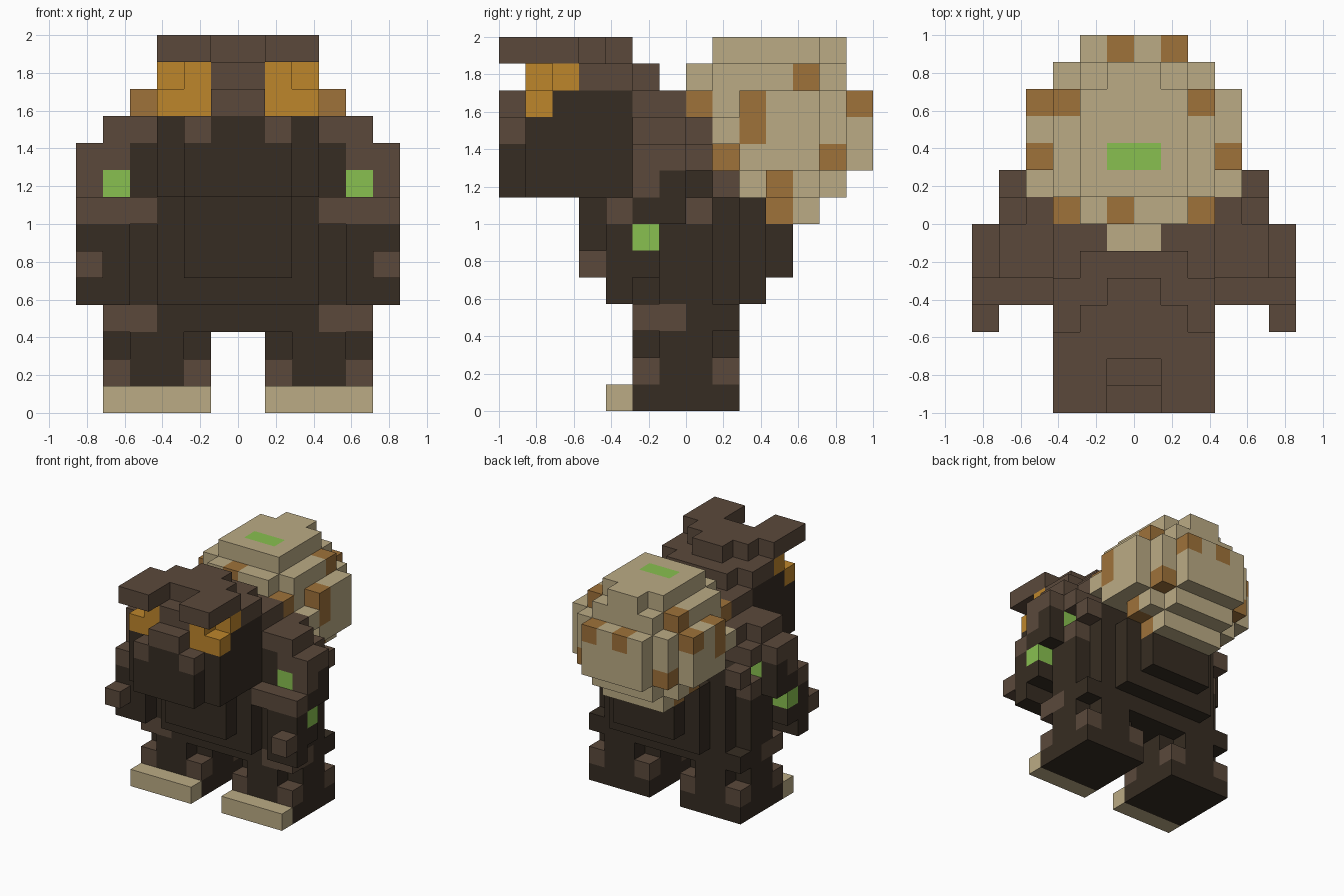
import bpy, bmesh
from mathutils import Vector

if "Cube" in bpy.data.objects:
    bpy.data.objects.remove(bpy.data.objects["Cube"])

UNIT = 1 / 7  # edge of one block


def linear(c):
    c /= 255
    return c / 12.92 if c <= 0.04045 else ((c + 0.055) / 1.055) ** 2.4


def material(name, *rgb):
    colour = [linear(c) for c in rgb] + [1]
    mat = bpy.data.materials.new(name)
    mat.diffuse_color = colour
    mat.use_nodes = True
    shader = next(n for n in mat.node_tree.nodes if n.type == "BSDF_PRINCIPLED")
    shader.inputs["Base Color"].default_value = colour
    return mat


DARK = material("dark_brown", 54, 44, 34)
BROWN = material("mid_brown", 91, 73, 59)
TAN = material("tan", 187, 171, 133)
OCHRE = material("ochre", 159, 114, 58)
ORANGE = material("orange", 190, 134, 43)
GREEN = material("green", 137, 192, 80)

blocks = {}  # cell -> (part name, material)


def box(part, mat, xs, ys, zs, sides=(1,)):
    """Fill a range of cells; sides holds 1 and/or -1 to mirror in x."""
    for x in range(*xs):
        for y in range(*ys):
            for z in range(*zs):
                for side in sides:
                    name = part
                    if part in ("leg", "arm"):
                        name = ("left_" if side > 0 else "right_") + part
                    blocks[(x if side > 0 else -1 - x, y, z)] = (name, mat)


def pair(part, mat, xs, ys, zs):
    box(part, mat, xs, ys, zs, (1, -1))


def slab(part, mat, half, ys, zs):
    box(part, mat, (-half, half), ys, zs)


# Torso: stepped barrel with a belly and a back plate
slab("torso", DARK, 4, (-2, 2), (3, 9))
slab("torso", DARK, 3, (-3, 3), (4, 8))
slab("torso", DARK, 2, (-4, 4), (5, 7))
slab("torso", DARK, 2, (-4, -3), (7, 8))
slab("torso", DARK, 5, (-1, 1), (3, 8))
slab("torso", DARK, 3, (-2, 1), (9, 10))
slab("torso", BROWN, 3, (-2, 1), (10, 11))
slab("torso", BROWN, 3, (-2, 0), (11, 12))

# Legs: square feet with brown corner blocks and tan toes
pair("leg", DARK, (1, 5), (-2, 2), (0, 2))
pair("leg", DARK, (1, 5), (-1, 1), (2, 4))
pair("leg", DARK, (2, 4), (-2, 2), (2, 4))
pair("leg", DARK, (3, 5), (0, 2), (3, 4))
pair("leg", BROWN, (3, 5), (-2, 0), (3, 4))
pair("leg", TAN, (1, 5), (-3, -2), (0, 1))
for corner in (1, 4):
    for depth in (-2, 1):
        pair("leg", BROWN, (corner, corner + 1), (depth, depth + 1), (1, 2))

# Arms: shoulder, upper arm, forearm and hand
pair("arm", BROWN, (3, 4), (-2, 1), (10, 11))
pair("arm", BROWN, (4, 5), (-2, 0), (10, 11))
pair("arm", BROWN, (3, 5), (-2, 1), (9, 10))
pair("arm", BROWN, (5, 6), (-2, 0), (9, 10))
pair("arm", DARK, (3, 4), (-2, -1), (8, 10))
pair("arm", BROWN, (5, 6), (-2, -1), (8, 9))
pair("arm", DARK, (5, 6), (-1, 0), (8, 9))
pair("arm", GREEN, (4, 5), (-2, 0), (8, 9))
pair("arm", BROWN, (4, 5), (1, 2), (8, 9))
pair("arm", BROWN, (4, 5), (0, 1), (7, 8))
pair("arm", BROWN, (3, 6), (-3, -2), (7, 8))
pair("arm", DARK, (4, 6), (-2, 0), (7, 8))
pair("arm", DARK, (4, 6), (-3, -2), (4, 7))
pair("arm", GREEN, (5, 6), (-2, -1), (6, 7))
pair("arm", DARK, (4, 6), (-2, -1), (5, 6))
pair("arm", BROWN, (5, 6), (-4, -3), (5, 6))

# Head: dark muzzle, brown nose ridge and stepped crown
slab("head", DARK, 3, (-6, -2), (8, 11))
slab("head", DARK, 2, (-7, -6), (8, 11))
pair("head", BROWN, (1, 2), (-7, -6), (10, 11))
slab("head", DARK, 3, (-5, -2), (11, 12))
slab("head", BROWN, 1, (-7, -5), (11, 12))
slab("head", BROWN, 1, (-6, -4), (12, 13))
slab("head", BROWN, 3, (-4, -2), (12, 13))
slab("head", BROWN, 2, (-2, -1), (12, 13))

# Eyes
pair("eyes", ORANGE, (1, 3), (-6, -5), (11, 12))
pair("eyes", ORANGE, (1, 2), (-6, -4), (12, 13))
pair("eyes", ORANGE, (2, 3), (-5, -4), (12, 13))

# Brow: forked plate on top of the head
pair("brow", BROWN, (1, 3), (-7, -4), (13, 14))
slab("brow", BROWN, 1, (-5, -2), (13, 14))
slab("brow", BROWN, 2, (-4, -3), (13, 14))

# Shell: rounded stack, each layer made of (half width, y range) strips
layers = {
    13: [(2, 1, 5), (1, 5, 6)],
    12: [(3, 1, 5), (2, 0, 6)],
    11: [(4, 2, 5), (3, 0, 6), (2, 6, 7), (1, -1, 0)],
    10: [(4, 1, 5), (3, 1, 6), (2, 6, 7)],
    9: [(4, 2, 5), (3, 1, 6), (2, 6, 7)],
    8: [(3, 3, 5), (2, 2, 6)],
    7: [(2, 3, 5)],
}
for z, strips in layers.items():
    for half, y0, y1 in strips:
        slab("shell", TAN, half, (y0, y1), (z, z + 1))

# Shell spots: mirrored pairs, then single ones
for x, y, z in [(2, 0, 11), (3, 2, 11), (3, 2, 10), (2, 4, 12),
                (2, 1, 9), (2, 5, 9), (2, 3, 8), (1, 3, 7)]:
    pair("shell", OCHRE, (x, x + 1), (y, y + 1), (z, z + 1))
for x, y, z in [(-1, 0, 12), (-1, 6, 11), (1, 6, 11), (-4, 4, 11)]:
    box("shell", OCHRE, (x, x + 1), (y, y + 1), (z, z + 1))
slab("shell", GREEN, 1, (2, 3), (13, 14))


def face_corners(cell, axis, sign):
    """Four corners of one block side, wound to face outwards."""
    u, v = (axis + 1) % 3, (axis + 2) % 3
    base = Vector(cell)
    base[axis] += sign > 0
    loop = []
    for a, b in ((0, 0), (1, 0), (1, 1), (0, 1)):
        p = base.copy()
        p[u] += a
        p[v] += b
        loop.append(p * UNIT)
    return loop if sign > 0 else loop[::-1]


# Turn every part into a mesh made of its exposed block sides
for part in sorted({name for name, mat in blocks.values()}):
    mesh = bpy.data.meshes.new(part)
    slots = []
    bm = bmesh.new()
    for cell, (name, mat) in blocks.items():
        if name != part:
            continue
        if mat not in slots:
            slots.append(mat)
            mesh.materials.append(mat)
        for axis in range(3):
            for sign in (-1, 1):
                near = list(cell)
                near[axis] += sign
                if tuple(near) in blocks:
                    continue
                corners = face_corners(cell, axis, sign)
                face = bm.faces.new([bm.verts.new(p) for p in corners])
                face.material_index = slots.index(mat)
    bmesh.ops.remove_doubles(bm, verts=bm.verts[:], dist=UNIT / 100)
    bm.to_mesh(mesh)
    bm.free()
    bpy.context.collection.objects.link(bpy.data.objects.new(part, mesh))
